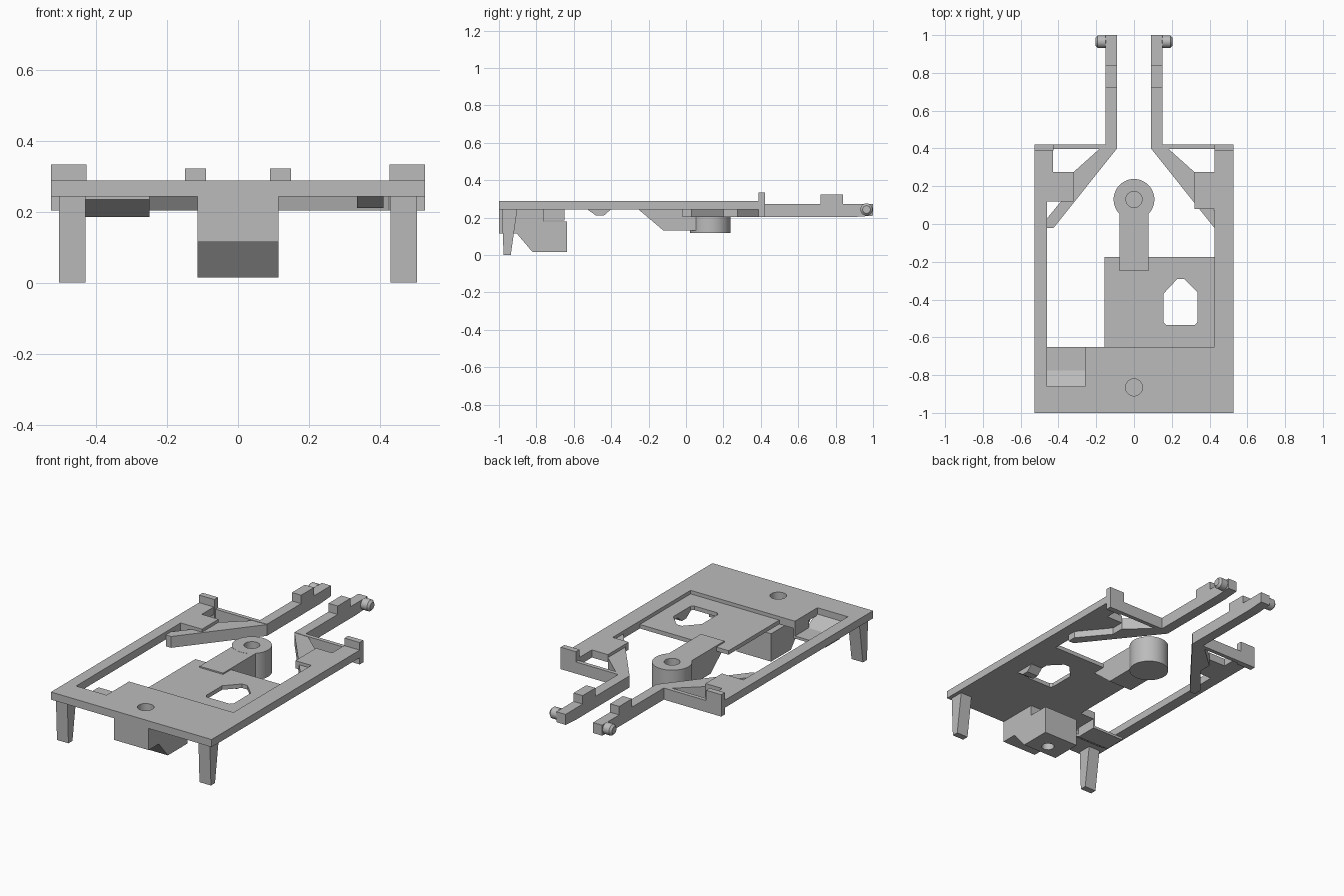
import bpy, bmesh, math
from mathutils import Vector

cube = bpy.data.objects.get("Cube")
if cube:
    bpy.data.objects.remove(cube, do_unlink=True)

grey = bpy.data.materials.new("plain grey")
grey.use_nodes = True
colour = (0.5, 0.5, 0.5, 1)
grey.diffuse_color = colour
grey.node_tree.nodes["Principled BSDF"].inputs["Base Color"].default_value = colour


def finish(name, bm):
    bmesh.ops.recalc_face_normals(bm, faces=bm.faces)
    mesh = bpy.data.meshes.new(name)
    bm.to_mesh(mesh)
    bm.free()
    mesh.materials.append(grey)
    ob = bpy.data.objects.new(name, mesh)
    bpy.context.collection.objects.link(ob)
    return ob


def prism(name, points, low, high, axis="z"):
    """Extrude an outline: xy points along z, or yz points along x."""
    place = (lambda p: (p[0], p[1], low)) if axis == "z" else (lambda p: (low, p[0], p[1]))
    shift = Vector((0, 0, high - low) if axis == "z" else (high - low, 0, 0))
    bm = bmesh.new()
    face = bm.faces.new([bm.verts.new(place(p)) for p in points])
    out = bmesh.ops.extrude_face_region(bm, geom=[face])
    bmesh.ops.translate(bm, vec=shift, verts=[v for v in out["geom"] if isinstance(v, bmesh.types.BMVert)])
    return finish(name, bm)


def box(name, x, y, z):
    return prism(name, [(x[0], y[0]), (x[1], y[0]), (x[1], y[1]), (x[0], y[1])], *z)


def circle(x, y, r, n=32):
    return [(x + r * math.cos(math.tau * i / n), y + r * math.sin(math.tau * i / n)) for i in range(n)]


def cut(target, points, low, high):
    cutter = prism("cutter", points, low, high)
    cutter.hide_render = True
    mod = target.modifiers.new("cut", "BOOLEAN")
    mod.operation = "DIFFERENCE"
    mod.solver = "EXACT"
    mod.object = cutter
    bpy.context.view_layer.objects.active = target
    bpy.ops.object.modifier_apply(modifier=mod.name)
    bpy.data.objects.remove(cutter, do_unlink=True)


def smooth(ob):
    bpy.ops.object.select_all(action="DESELECT")
    ob.select_set(True)
    bpy.context.view_layer.objects.active = ob
    bpy.ops.object.shade_smooth_by_angle(angle=math.radians(35))


W = 0.527      # half width
TOP = 0.288    # deck height
UNDER = 0.243  # deck underside

# Front deck, with a notch for the sloping pocket
deck = prism("front_deck", [(-W, -1), (W, -1), (W, -0.65), (-0.26, -0.65), (-0.26, -0.86),
                            (-0.46, -0.86), (-0.46, -0.65), (-W, -0.65)], UNDER, TOP)
screw = circle(0, -0.865, 0.045)
cut(deck, screw, 0.1, 0.4)
smooth(deck)

# Sloping pocket floor and its inner wall
prism("pocket_floor", [(-0.86, 0.25), (-0.86, 0.235), (-0.78, 0.185), (-0.65, 0.185),
                       (-0.65, 0.2), (-0.775, 0.2)], -0.46, -0.25, "x")
box("pocket_wall", (-0.26, -0.25), (-0.78, -0.65), (0.185, UNDER))

# Recessed centre panel with its shaped window
panel = box("centre_panel", (-0.157, 0.43), (-0.65, -0.175), (0.243, 0.267))
cut(panel, [(0.155, -0.52), (0.17, -0.535), (0.32, -0.535), (0.335, -0.52), (0.335, -0.36),
            (0.265, -0.29), (0.23, -0.29), (0.155, -0.37)], 0.1, 0.4)
prism("panel_rib", [(-0.53, 0.245), (-0.48, 0.21), (-0.44, 0.21), (-0.4, 0.245)], 0.335, 0.41, "x")

# Neck and round boss
prism("neck", [(-0.25, 0.275), (-0.25, 0.24), (-0.12, 0.13), (0.06, 0.13), (0.06, 0.275)],
      -0.077, 0.077, "x")
boss = prism("boss", circle(0, 0.13, 0.108, 48), 0.117, 0.276)
cut(boss, circle(0, 0.13, 0.043), 0.16, 0.4)
neck = bpy.data.objects["neck"]
cut(neck, circle(0, 0.13, 0.1), 0.1, 0.4)
smooth(boss)

# Under-deck housing with its screw bore
housing = prism("housing", [(-1, UNDER), (-1, 0.115), (-0.905, 0.115), (-0.82, 0.015), (-0.635, 0.015),
                            (-0.635, 0.18), (-0.76, 0.18), (-0.76, UNDER)], -0.114, 0.114, "x")
cut(housing, screw, 0.14, 0.4)
cut(housing, circle(0, -0.75, 0.035), -0.1, 0.1)
smooth(housing)

# Side rails: the right one is slimmer until it meets the tab
box("left_rail", (0.425, W), (-0.65, 0.39), (UNDER, TOP))
box("right_rail", (-W, -0.46), (-0.65, 0.39), (UNDER, TOP))
box("right_rail_end", (-0.46, -0.43), (0.12, 0.39), (UNDER, TOP))
prism("left_tab", [(0.425, 0.08), (0.32, 0.08), (0.32, 0.275), (0.425, 0.275)], UNDER, TOP)
prism("right_tab", [(-0.43, 0.12), (-0.32, 0.12), (-0.32, 0.275), (-0.43, 0.275)], UNDER, TOP)

# Parts that repeat on both sides
for side, s in (("left", 1), ("right", -1)):
    def span(a, b):
        return sorted((s * a, s * b))

    # Tapered front leg
    prism(side + "_leg", [(-0.985, 0.245), (-0.975, 0), (-0.937, 0), (-0.902, 0.245)],
          *span(0.43, 0.505), "x")
    # Raised clip and thin cross bar at the back
    box(side + "_clip", span(0.427, W), (0.388, 0.422), (0.203, 0.333))
    box(side + "_cross_bar", span(0.14, 0.43), (0.398, 0.422), (0.203, 0.272))
    # Diagonal strut
    prism(side + "_strut", [(s * x, y) for x, y in ((0.46, -0.02), (0.425, -0.02), (0.09, 0.4), (0.15, 0.422),
                                                    (0.18, 0.4), (0.32, 0.275), (0.32, 0.2), (0.46, 0.03))],
          0.203, 0.27)
    # Long arm with raised block
    prism(side + "_arm", [(0.4, 0.203), (0.9, 0.203), (1, 0.21), (1, 0.272), (0.84, 0.272),
                          (0.84, 0.322), (0.72, 0.322), (0.72, 0.272), (0.4, 0.272)],
          *span(0.09, 0.15), "x")
    # Chamfered pivot pin
    pin = prism(side + "_pin", circle(0.965, 0.243, 0.033, 24), s * 0.14, s * 0.205, "x")
    bevel = pin.modifiers.new("chamfer", "BEVEL")
    bevel.width = 0.012
    bevel.limit_method = "ANGLE"
    bevel.angle_limit = math.radians(50)
    smooth(pin)
